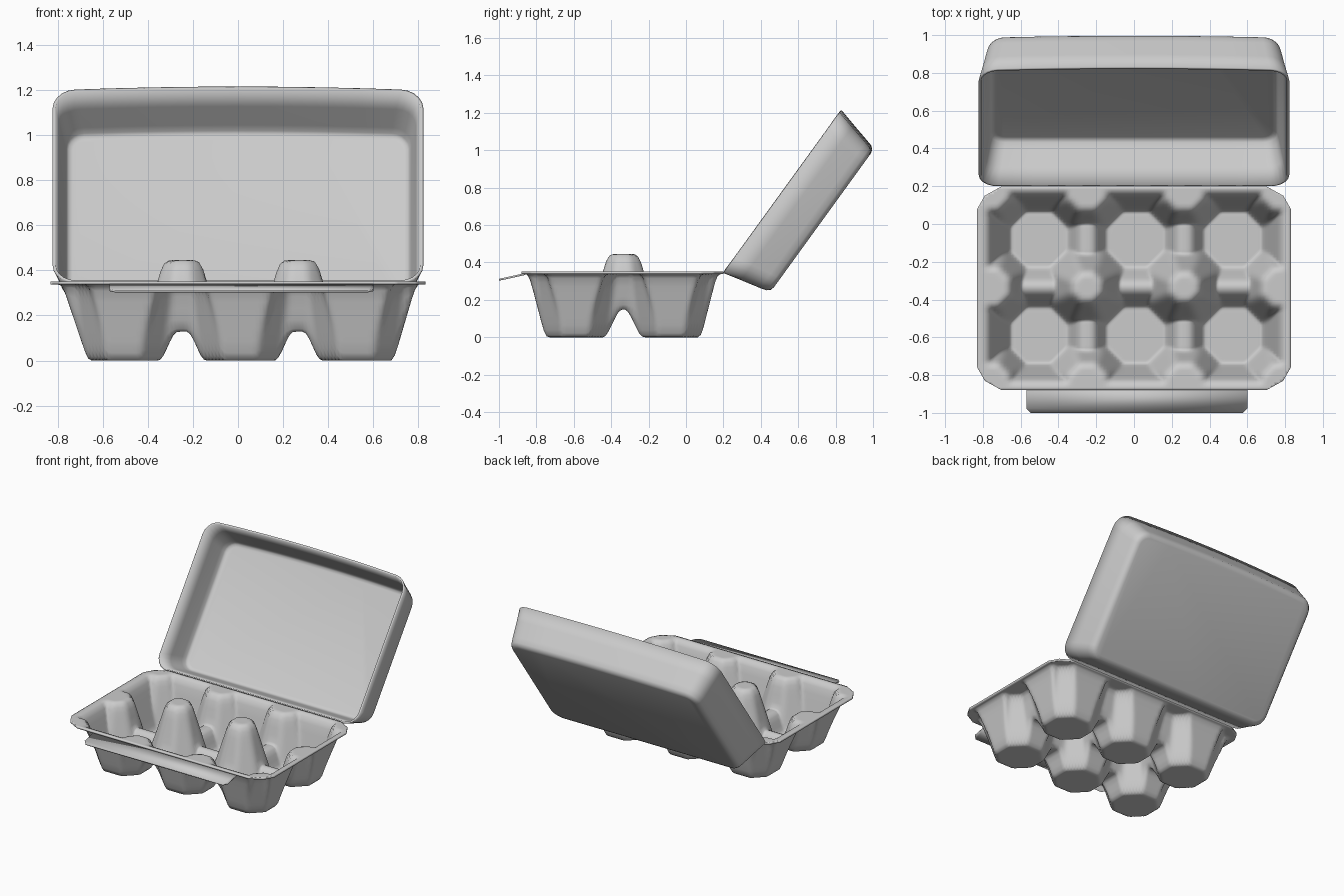
import bpy, bmesh, math
from mathutils import Vector

if "Cube" in bpy.data.objects:
    bpy.data.objects.remove(bpy.data.objects["Cube"])

CUP_X = (-0.505, 0.01, 0.525)
RIDGE_X = (-0.2475, 0.2675)
MID_Y = -0.335
RIM = 0.338


def finish(bm, name, thickness, offset, angle):
    """Turn a sheet into a moulded pulp object with thickness."""
    me = bpy.data.meshes.new(name)
    bm.to_mesh(me)
    bm.free()
    ob = bpy.data.objects.new(name, me)
    bpy.context.collection.objects.link(ob)
    mod = ob.modifiers.new("thickness", 'SOLIDIFY')
    mod.thickness = thickness
    mod.offset = offset
    bpy.ops.object.select_all(action='DESELECT')
    ob.select_set(True)
    bpy.context.view_layer.objects.active = ob
    bpy.ops.object.shade_smooth_by_angle(angle=math.radians(angle))
    return ob


def raw_height(x, y):
    """Underside height of the tray: floors, ridges, posts and outer walls."""
    h = 0.0
    # low ridges between neighbouring cups
    for rx in RIDGE_X:
        h = max(h, min(0.128, 2.2 * (0.092 - abs(x - rx))))
    h = max(h, min(0.148, 2.0 * (0.095 - abs(y - MID_Y))))
    # eight-sided posts on a lattice; only the two middle ones rise above the rim
    for px in (-0.7625, *RIDGE_X, 0.7825):
        for py in (-0.845, MID_Y, 0.175):
            dx, dy = abs(x - px), abs(y - py)
            d = max(dx, dy, (dx + dy) * 0.7071)
            top = 0.432 if px in RIDGE_X and py == MID_Y else RIM
            h = max(h, min(top, 3.46 * (0.197 - d)))
    # sloping outer walls
    wall = max((-0.665 - x) * 2.95, (x - 0.69) * 3.4,
               (-0.752 - y) * 3.8, (y - 0.08) * 3.9)
    return max(h, min(RIM, wall))


def height(x, y):
    e = 0.011
    return sum(raw_height(x + i * e, y + j * e)
               for i in (-1, 0, 1) for j in (-1, 0, 1)) / 9


# Tray with six cups
bm = bmesh.new()
bmesh.ops.create_grid(bm, x_segments=110, y_segments=72, size=0.5)
for v in bm.verts:
    v.co.x *= 1.66
    v.co.y = v.co.y * 1.08 - 0.34
    v.co.z = height(v.co.x, v.co.y)
# clipped rim corners
for sx in (-1, 1):
    for sy in (-1, 1):
        for n in ((0.07, 0.04), (0.05, 0.09)):
            bmesh.ops.bisect_plane(
                bm, geom=bm.verts[:] + bm.edges[:] + bm.faces[:],
                plane_co=(sx * 0.79, -0.34 + sy * 0.49, 0),
                plane_no=(sx * n[0], sy * n[1], 0), clear_outer=True)
finish(bm, "egg_tray", 0.013, 1, 60)

# Closing flap on the front edge
bm = bmesh.new()
outline = [(-0.57, -0.86), (-0.57, -0.975), (-0.545, -1.0),
           (0.575, -1.0), (0.60, -0.975), (0.60, -0.86)]
bm.faces.new([bm.verts.new((x, y, 0.338 + (y + 0.86) * 0.22))
              for x, y in outline])
finish(bm, "front_flap", 0.01, 0, 30)


# Open lid, lofted from rounded rectangles and tilted about the hinge
def lid_point(x, u, w):
    along, out = Vector((0, 0.587, 0.81)), Vector((0, 0.81, -0.587))
    return Vector((x, 0.2, 0.343)) + along * u + out * w


def lid_ring(bm, w, half, u0, u1, r):
    pts = []
    corners = [(half - r, u1 - r, 0), (-half + r, u1 - r, 90),
               (-half + r, u0 + r, 180), (half - r, u0 + r, 270)]
    for cx, cu, a0 in corners:
        for k in range(6):
            a = math.radians(a0 + 18 * k)
            pts.append((cx + r * math.cos(a), cu + r * math.sin(a)))
        if a0 in (0, 180):      # extra points along the long edges
            s = 1 if a0 == 0 else -1
            for k in range(1, 8):
                pts.append((s * (half - r) * (1 - k / 4),
                            u1 if s == 1 else u0))
    # the far edge bows gently outward
    return [bm.verts.new(lid_point(
        x, u + 0.02 * (1 - (x / 0.82) ** 2) * max(0, u), w)) for x, u in pts]


bm = bmesh.new()
rings = [lid_ring(bm, *s) for s in (
    (0.0, 0.822, 0.0, 1.055, 0.10), (0.10, 0.802, 0.025, 1.03, 0.10),
    (0.205, 0.782, 0.05, 1.005, 0.095), (0.24, 0.772, 0.06, 0.996, 0.09),
    (0.257, 0.758, 0.075, 0.982, 0.075), (0.263, 0.735, 0.097, 0.96, 0.06))]
for a, b in zip(rings, rings[1:]):
    for i in range(len(a)):
        j = (i + 1) % len(a)
        bm.faces.new((a[i], a[j], b[j], b[i]))
bm.faces.new(rings[-1])
bmesh.ops.recalc_face_normals(bm, faces=bm.faces[:])
floor = max(bm.faces, key=lambda f: f.calc_area())
if floor.normal.y < 0:
    bmesh.ops.reverse_faces(bm, faces=bm.faces[:])
finish(bm, "lid", 0.014, -1, 45)
